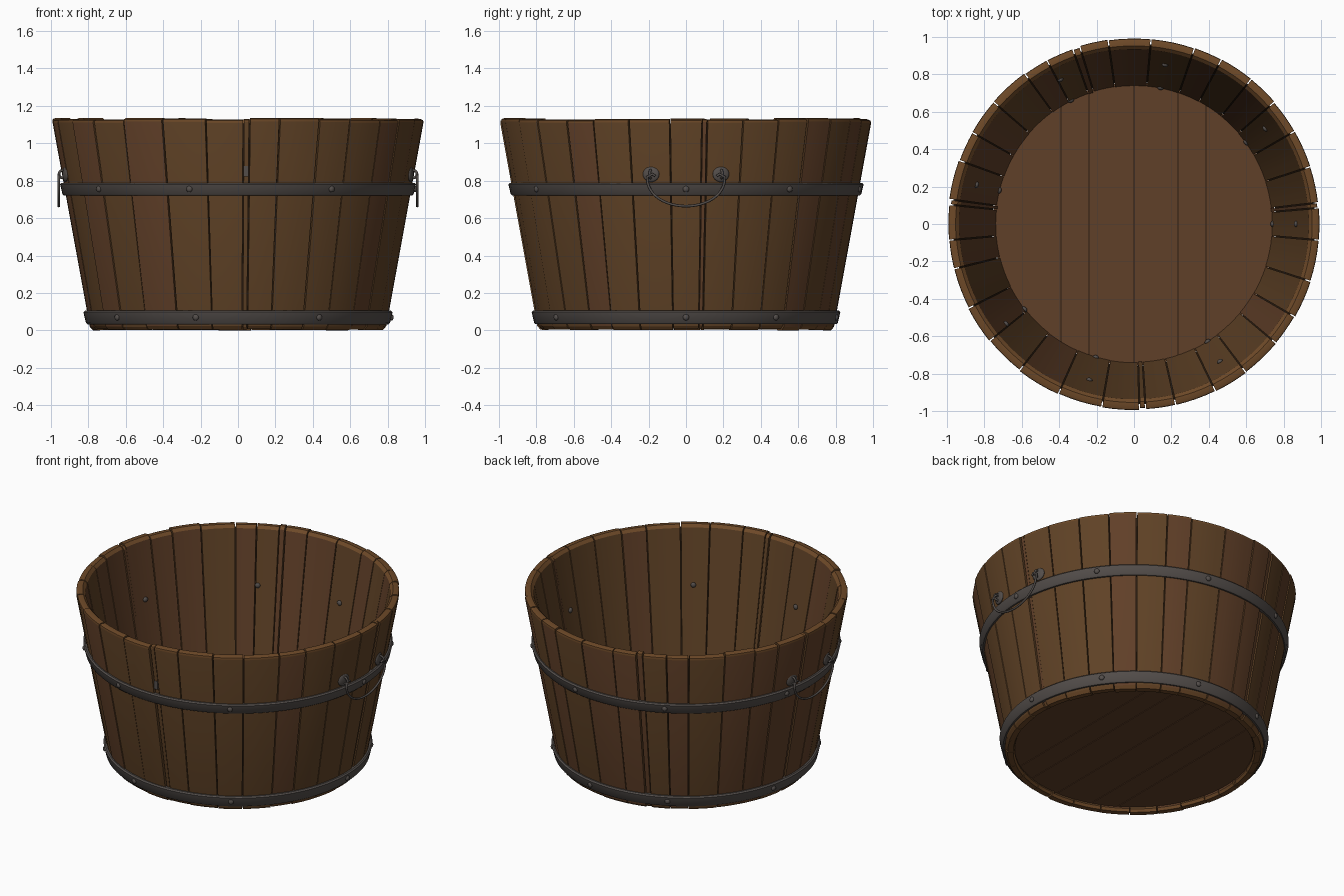
import bpy, bmesh, math, random
from mathutils import Matrix, Vector

random.seed(4)
if "Cube" in bpy.data.objects:
    bpy.data.objects.remove(bpy.data.objects["Cube"], do_unlink=True)

HEIGHT = 1.13
WALL = 0.06


def material(name, rgb):
    m = bpy.data.materials.new(name)
    m.use_nodes = True
    m.diffuse_color = (*rgb, 1)
    bsdf = m.node_tree.nodes["Principled BSDF"]
    bsdf.inputs["Base Color"].default_value = (*rgb, 1)
    bsdf.inputs["Roughness"].default_value = 0.8
    return m


wood = material("brown wood", (0.115, 0.054, 0.019))
red_wood = material("reddish wood", (0.118, 0.050, 0.021))
edge_wood = material("worn edge wood", (0.155, 0.067, 0.021))
dark = material("dark seam", (0.022, 0.011, 0.005))
iron = material("dark iron", (0.088, 0.076, 0.070))


def outer(z):
    """Outer wall radius at a height."""
    return 0.788 + 0.206 * z / HEIGHT


def polar(r, a, z):
    return Vector((r * math.cos(a), r * math.sin(a), z))


def finish(bm, name, mats, angle=35):
    bmesh.ops.recalc_face_normals(bm, faces=bm.faces)
    mesh = bpy.data.meshes.new(name)
    bm.to_mesh(mesh)
    bm.free()
    ob = bpy.data.objects.new(name, mesh)
    bpy.context.collection.objects.link(ob)
    for m in mats:
        mesh.materials.append(m)
    bpy.ops.object.select_all(action="DESELECT")
    ob.select_set(True)
    bpy.context.view_layer.objects.active = ob
    bpy.ops.object.shade_smooth_by_angle(angle=math.radians(angle))
    return ob


def sweep(bm, profile, angles, closed=False):
    """Sweep a closed (radius, height) profile round the z axis."""
    rings = [[bm.verts.new(polar(r, a, z)) for r, z in profile] for a in angles]
    n = len(profile)
    faces = []
    pairs = list(zip(rings, rings[1:]))
    if closed:
        pairs.append((rings[-1], rings[0]))
    for p, q in pairs:
        for i in range(n):
            j = (i + 1) % n
            faces.append(bm.faces.new((p[i], p[j], q[j], q[i])))
    if not closed:
        bm.faces.new(rings[0])
        bm.faces.new(rings[-1])
    return faces


def full_turn(n):
    return [math.tau * i / n for i in range(n)]


# Staves: uneven widths, with four narrow slivers
seams = [-175, -166, -153, -141, -128, -114, -100, -88.3, -86.4, -77, -64,
         -53, -40, -30, -18, -5, 5, 6.6, 18, 30, 41, 51, 62, 71, 84.7, 98,
         107, 109.3, 118, 126, 139, 150.5, 160, 172.4, 174, 185]
bm = bmesh.new()
for s0, s1 in zip(seams, seams[1:]):
    sliver = s1 - s0 < 3
    gap = 0.2
    a0, a1 = math.radians(s0 + gap), math.radians(s1 - gap)
    steps = 1 if sliver else 4
    angles = [a0 + (a1 - a0) * i / steps for i in range(steps + 1)]
    push = -0.008 if sliver else random.uniform(-0.002, 0.004)
    top = HEIGHT + random.uniform(-0.005, 0.005)
    low = random.uniform(0, 0.008)
    b = 0.018
    ro = lambda z: outer(z) + push
    ri = lambda z: outer(z) - WALL + push / 2
    profile = [(ro(low) - b * 0.7, low), (ro(low + b), low + b),
               (ro(top - b), top - b), (ro(top) - b * 0.3, top - b * 0.3),
               (ro(top) - b, top), (ri(top) + b, top), (ri(top), top - b),
               (ri(low + b), low + b), (ri(low) + b * 0.7, low)]
    tint = 1 if random.random() < 0.3 else 0
    worn = (0, 2, 3, 4, 5, 7, 8)
    for k, f in enumerate(sweep(bm, profile, angles)):
        f.material_index = 2 if k % len(profile) in worn else tint
finish(bm, "wall_staves", [wood, red_wood, edge_wood], 30)

# Dark core that shows between the staves
bm = bmesh.new()
z0, z1 = 0.02, HEIGHT - 0.025
sweep(bm, [(outer(z0) - 0.034, z0), (outer(z0) - 0.026, z0),
           (outer(z1) - 0.026, z1), (outer(z1) - 0.034, z1)], full_turn(72), True)
finish(bm, "seam_core", [dark])

# Floor planks cut from a disc
R = 0.755
plank_edges = [-R, -0.39, -0.24, 0, 0.235, 0.385, R]
bm = bmesh.new()
for x0, x1 in zip(plank_edges, plank_edges[1:]):
    x0, x1 = x0 + 0.002, x1 - 0.002
    xs = [x0 + (x1 - x0) * i / 12 for i in range(13)]
    outline = [(x, -math.sqrt(R * R - x * x)) for x in xs]
    outline += [(x, -y) for x, y in reversed(outline)]
    face = bm.faces.new([bm.verts.new((x, y, 0.035)) for x, y in outline])
    grown = bmesh.ops.extrude_face_region(bm, geom=[face])
    tops = [v for v in grown["geom"] if isinstance(v, bmesh.types.BMVert)]
    bmesh.ops.translate(bm, verts=tops, vec=(0, 0, 0.022))
finish(bm, "floor_planks", [red_wood])

bm = bmesh.new()
bmesh.ops.create_cone(bm, cap_ends=True, segments=64, radius1=R - 0.01,
                      radius2=R - 0.01, depth=0.008,
                      matrix=Matrix.Translation((0, 0, 0.045)))
finish(bm, "floor_seam_core", [dark])

# Iron hoops
for name, low, high in (("lower_hoop", 0.033, 0.106), ("upper_hoop", 0.72, 0.788)):
    bm = bmesh.new()
    t, c = 0.018, 0.008
    sweep(bm, [(outer(low) - 0.01, low), (outer(low) + t - c, low),
               (outer(low) + t, low + c), (outer(high) + t, high - c),
               (outer(high) + t - c, high), (outer(high) - 0.01, high)],
          full_turn(80), True)
    finish(bm, name, [iron])


def outward(r, a, z):
    """Frame whose local x points out of the wall."""
    return Matrix.Translation(polar(r, a, z)) @ Matrix.Rotation(a, 4, "Z")


# Rivets with a head on both sides of the wall
bm = bmesh.new()
for deg in (0, 36, 79, 117, 166, -142, -106, -58):
    for z in (0.07, 0.755):
        for r in (outer(z) + 0.018, outer(z) - WALL):
            scale = Matrix.Diagonal((0.012, 0.017, 0.017, 1))
            bmesh.ops.create_uvsphere(bm, u_segments=12, v_segments=8, radius=1,
                                      matrix=outward(r, math.radians(deg), z) @ scale)
finish(bm, "hoop_rivets", [iron], 60)

# Small iron plate on the front sliver
bm = bmesh.new()
bmesh.ops.create_cube(bm, size=1, matrix=outward(outer(0.85) - 0.005, math.radians(-87.35), 0.85)
                      @ Matrix.Diagonal((0.009, 0.026, 0.055, 1)))
finish(bm, "front_plate", [iron])


def tube(name, points, radius, cyclic=False):
    """Round bar along a smooth path, as a mesh."""
    curve = bpy.data.curves.new(name, "CURVE")
    curve.dimensions = "3D"
    curve.bevel_depth = radius
    curve.bevel_resolution = 2
    curve.use_fill_caps = True
    sp = curve.splines.new("POLY")
    sp.points.add(len(points) - 1)
    for p, co in zip(sp.points, points):
        p.co = (*co, 1)
    sp.use_cyclic_u = cyclic
    helper = bpy.data.objects.new(name, curve)
    bpy.context.collection.objects.link(helper)
    deps = bpy.context.evaluated_depsgraph_get()
    mesh = bpy.data.meshes.new_from_object(helper.evaluated_get(deps))
    bpy.data.objects.remove(helper, do_unlink=True)
    bm = bmesh.new()
    bm.from_mesh(mesh)
    finish(bm, name, [iron], 60)


# Drop handles on both sides: mounting plates, eyes and hanging bail
for side, sign in (("left", 1), ("right", -1)):
    base = 0 if sign > 0 else math.pi
    for end, turn in (("a", -0.2), ("b", 0.2)):
        a = base + turn
        frame = outward(outer(0.835), a, 0.835)
        bm = bmesh.new()
        bmesh.ops.create_uvsphere(bm, u_segments=20, v_segments=12, radius=1,
                                  matrix=frame @ Matrix.Diagonal((0.014, 0.045, 0.042, 1)))
        finish(bm, f"{side}_handle_plate_{end}", [iron], 60)
        eye = [frame @ Vector((0.014 + 0.021 * math.cos(t), 0, 0.021 * math.sin(t)))
               for t in full_turn(16)]
        tube(f"{side}_handle_eye_{end}", eye, 0.007, True)
    bail = [(sign * 0.955, 0.165, 0.825), (sign * 0.957, 0.18, 0.835)]
    for i in range(25):
        t = math.pi * i / 24
        bail.append((sign * 0.957, 0.208 * math.cos(t), 0.82 - 0.156 * math.sin(t) ** 0.9))
    bail += [(x, -y, z) for x, y, z in reversed(bail[:2])]
    tube(f"{side}_handle_bail", bail, 0.007)
